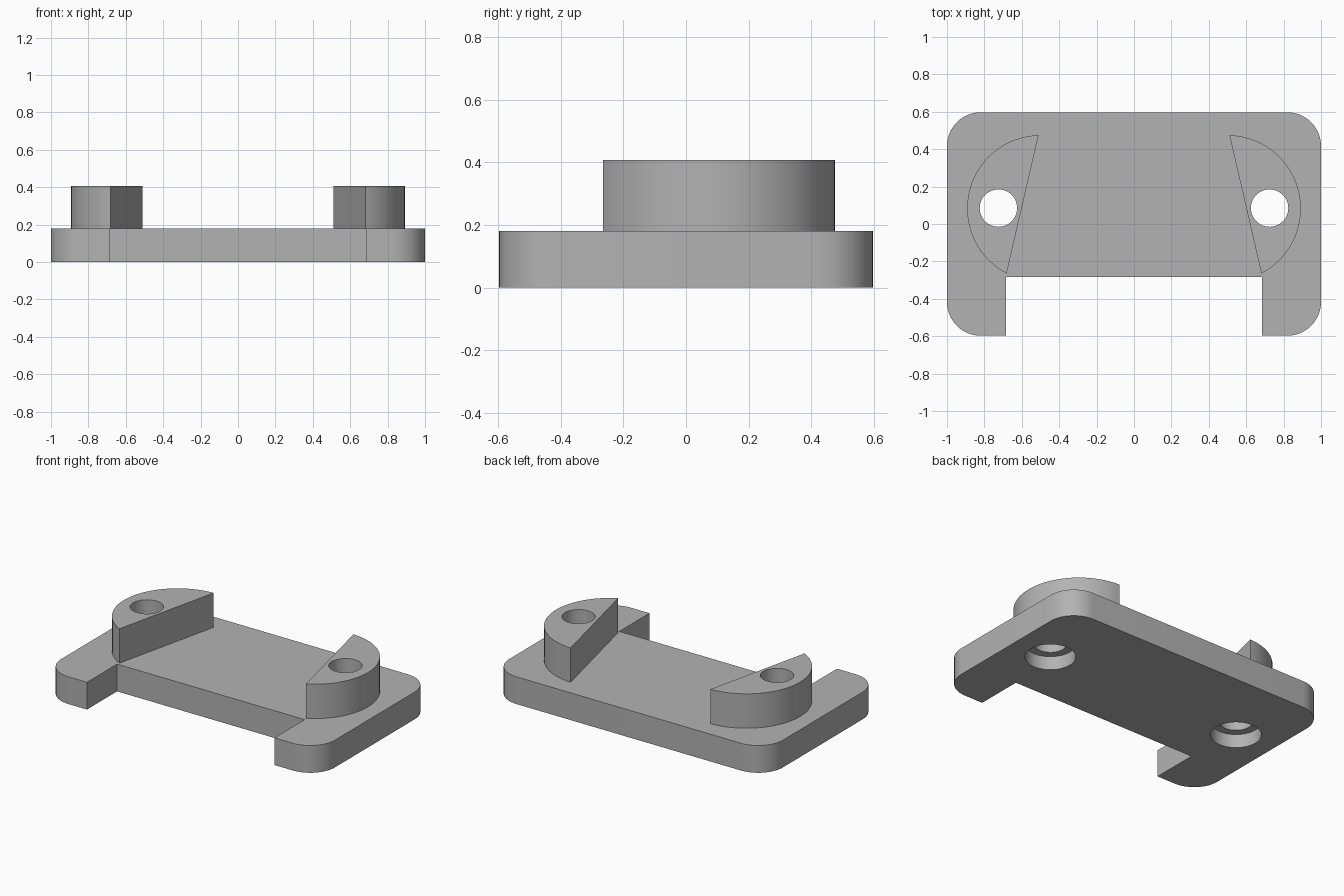
import bpy
import bmesh
from math import radians, cos, sin, atan2, pi

cube = bpy.data.objects.get("Cube")
if cube:
    bpy.data.objects.remove(cube)

HALF_W, HALF_D, THICK, TOP = 1.0, 0.597, 0.18, 0.407
CORNER = 0.18
HOLE_X, HOLE_Y = 0.725, 0.085

grey = bpy.data.materials.new("grey")
grey.use_nodes = True
colour = (0.45, 0.45, 0.45, 1)
grey.diffuse_color = colour
grey.node_tree.nodes["Principled BSDF"].inputs["Base Color"].default_value = colour


def arc(cx, cy, r, start, end, steps):
    angles = [start + (end - start) * i / steps for i in range(steps + 1)]
    return [(cx + r * cos(a), cy + r * sin(a)) for a in angles]


def prism(name, outline, z0, z1):
    """Extrude a flat outline between two heights."""
    bm = bmesh.new()
    face = bm.faces.new([bm.verts.new((x, y, z0)) for x, y in outline])
    top = bmesh.ops.extrude_face_region(bm, geom=[face])["geom"]
    verts = [v for v in top if isinstance(v, bmesh.types.BMVert)]
    bmesh.ops.translate(bm, verts=verts, vec=(0, 0, z1 - z0))
    bmesh.ops.recalc_face_normals(bm, faces=bm.faces)
    mesh = bpy.data.meshes.new(name)
    bm.to_mesh(mesh)
    bm.free()
    mesh.materials.append(grey)
    obj = bpy.data.objects.new(name, mesh)
    bpy.context.collection.objects.link(obj)
    return obj


def cut(obj, cutters):
    for cutter in cutters:
        mod = obj.modifiers.new("cut", 'BOOLEAN')
        mod.operation = 'DIFFERENCE'
        mod.solver = 'EXACT'
        mod.object = cutter
    bpy.ops.object.select_all(action='DESELECT')
    obj.select_set(True)
    bpy.context.view_layer.objects.active = obj
    for mod in list(obj.modifiers):
        bpy.ops.object.modifier_apply(modifier=mod.name)
    bpy.ops.object.shade_smooth_by_angle(angle=radians(30))


# Base plate outline: right half, mirrored, with a notch in the front edge
cx, cy = HALF_W - CORNER, HALF_D - CORNER
half = [(0.685, -0.283), (0.685, -HALF_D)]
half += arc(cx, -cy, CORNER, -pi / 2, 0, 12)
half += arc(cx, cy, CORNER, 0, pi / 2, 12)
base_plate = prism("base_plate", half + [(-x, y) for x, y in reversed(half)], 0, THICK)

# Boss outline: circle segment closed by a slanted chord
BX, BY, BR = 0.5, 0.083, 0.392
start = atan2(-0.266 - BY, 0.682 - BX)
segment = arc(BX, BY, BR, start, radians(88.5), 40)

plate_cutters = []
for side, sign in (("left", 1), ("right", -1)):
    boss = prism(side + "_boss", [(sign * x, y) for x, y in segment], THICK, TOP)
    # Through hole with a wider counterbore underneath
    hole = prism(side + "_hole_cutter",
                 arc(sign * HOLE_X, HOLE_Y, 0.1, 0, 2 * pi, 48)[:-1], -0.1, 0.6)
    bore = prism(side + "_counterbore_cutter",
                 arc(sign * HOLE_X, HOLE_Y, 0.152, 0, 2 * pi, 48)[:-1], -0.1, 0.09)
    cut(boss, [hole])
    plate_cutters += [hole, bore]

cut(base_plate, plate_cutters)
for cutter in plate_cutters:
    bpy.data.objects.remove(cutter)
